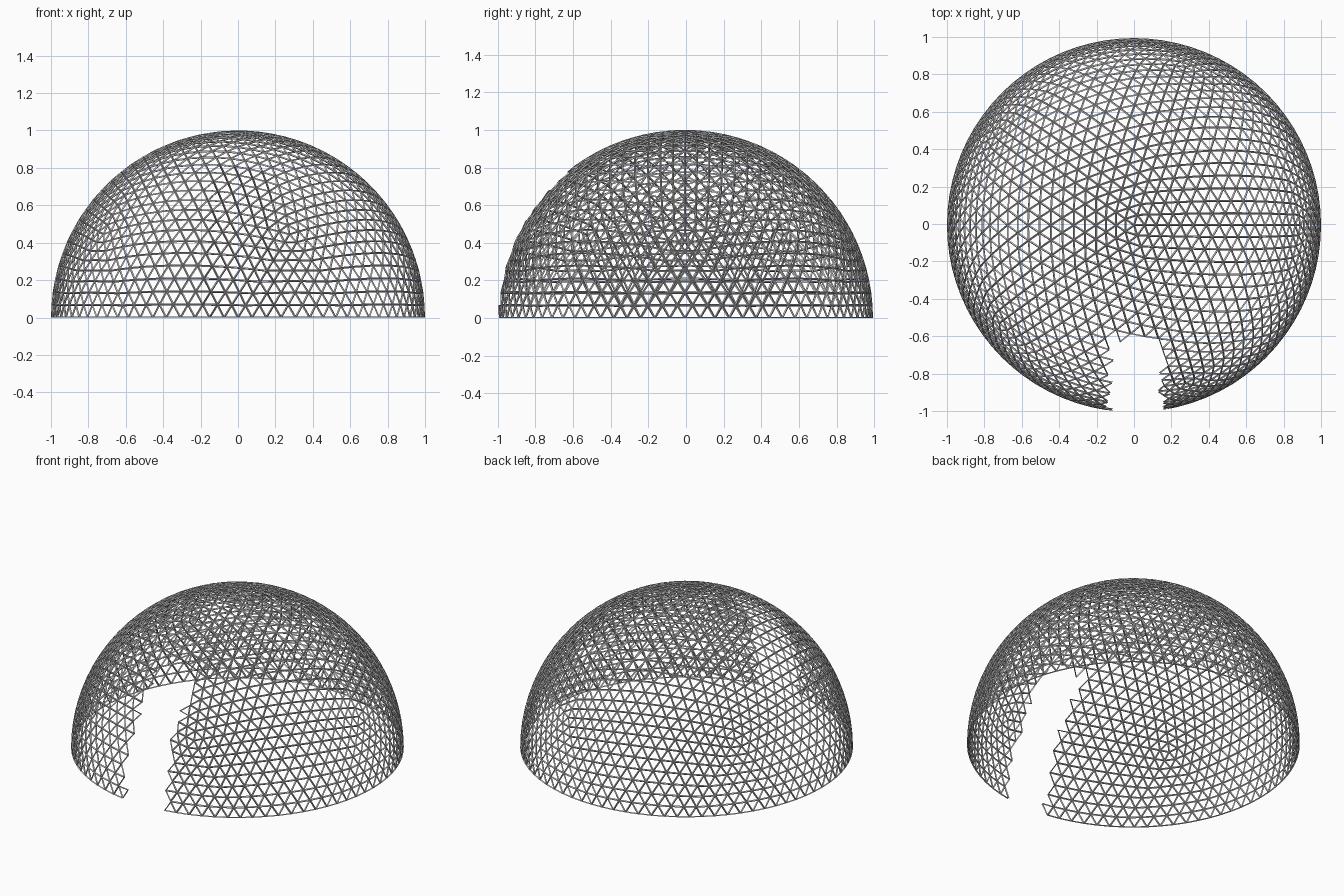
import bpy, bmesh

if "Cube" in bpy.data.objects:
    bpy.data.objects.remove(bpy.data.objects["Cube"])

STRUT = 0.011        # strut width
DOOR_LEFT = -0.15    # doorway sides and top
DOOR_RIGHT = 0.16
DOOR_TOP = 0.80

# Geodesic sphere
bm = bmesh.new()
bmesh.ops.create_icosphere(bm, subdivisions=5, radius=1.0)

# Keep the upper half, cut the doorway along whole triangles
def unwanted(face):
    c = face.calc_center_median()
    return c.z < 0 or (c.y < 0 and DOOR_LEFT < c.x < DOOR_RIGHT and c.z < DOOR_TOP)

bmesh.ops.delete(bm, geom=[f for f in bm.faces if unwanted(f)], context='FACES')
bmesh.ops.translate(bm, verts=bm.verts, vec=(0, -0.006, 0))

mesh = bpy.data.meshes.new("dome_lattice")
bm.to_mesh(mesh)
bm.free()
dome = bpy.data.objects.new("dome_lattice", mesh)
bpy.context.collection.objects.link(dome)

# Every edge becomes a strut
wire = dome.modifiers.new("struts", 'WIREFRAME')
wire.thickness = STRUT
wire.offset = -1
wire.use_even_offset = True
wire.use_boundary = False
wire.use_replace = True
